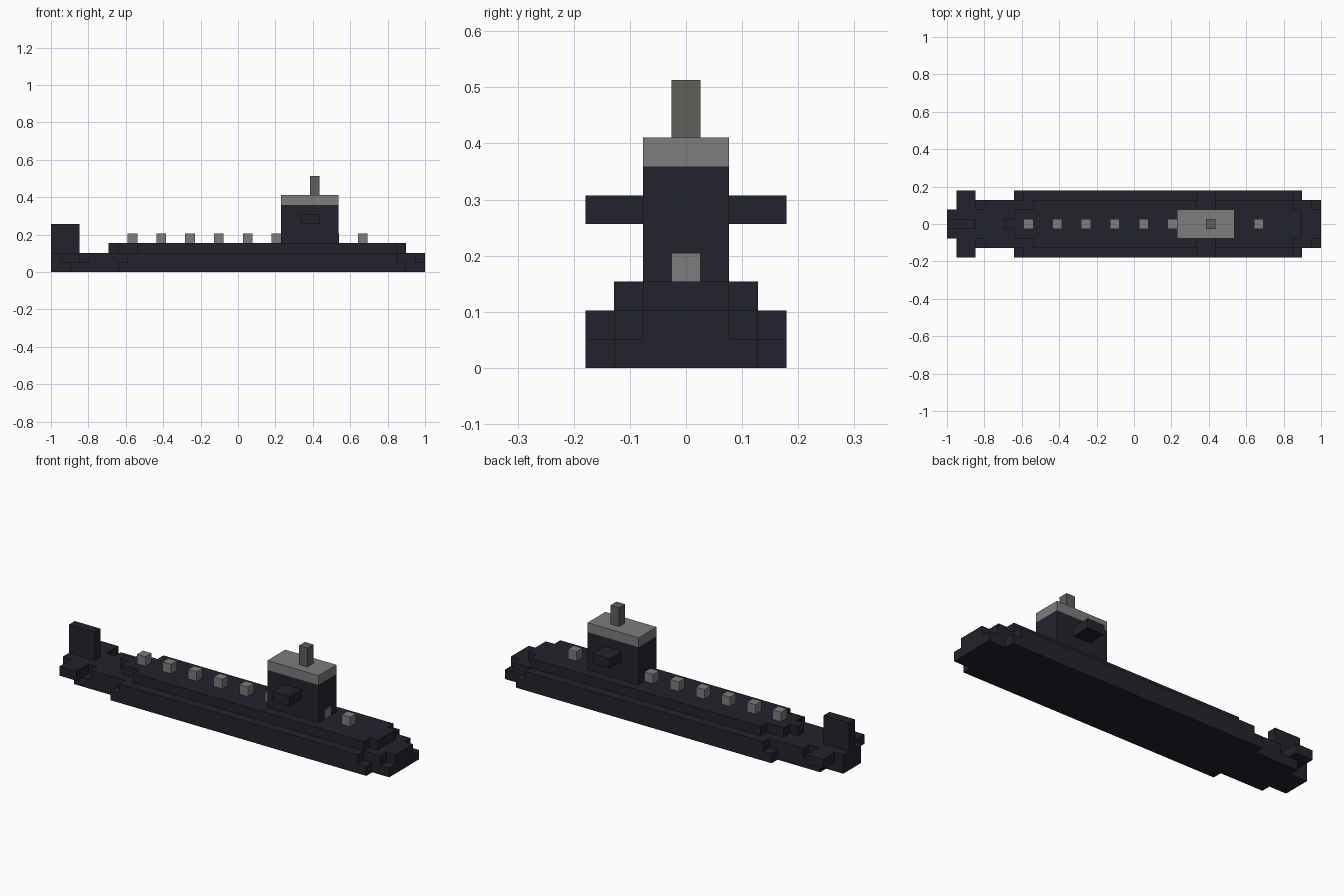
import bpy, bmesh

cube = bpy.data.objects.get("Cube")
if cube:
    bpy.data.objects.remove(cube, do_unlink=True)

U = 2 / 39  # size of one block


def material(name, r, g, b):
    m = bpy.data.materials.new(name)
    m.use_nodes = True
    m.diffuse_color = (r, g, b, 1)
    m.node_tree.nodes["Principled BSDF"].inputs["Base Color"].default_value = (r, g, b, 1)
    return m


DARK = material("dark_navy", 0.0165, 0.0165, 0.027)
GREY = material("mid_grey", 0.205, 0.205, 0.205)
MAST = material("mast_grey", 0.112, 0.118, 0.105)


def stepped_slab(name, steps, end, z0, z1, mat):
    """Extrude a mirrored stepped plan: steps are (start along x, half width), in blocks."""
    side = []
    for k, (start, half) in enumerate(steps):
        stop = steps[k + 1][0] if k + 1 < len(steps) else end
        side += [(start, half), (stop, half)]
    outline = [(x, -y) for x, y in side] + side[::-1]
    bm = bmesh.new()
    face = bm.faces.new([bm.verts.new((x * U - 1, y * U, z0 * U)) for x, y in outline])
    top = bmesh.ops.extrude_face_region(bm, geom=[face])["geom"]
    bmesh.ops.translate(bm, vec=(0, 0, (z1 - z0) * U),
                        verts=[v for v in top if isinstance(v, bmesh.types.BMVert)])
    bmesh.ops.recalc_face_normals(bm, faces=bm.faces)
    mesh = bpy.data.meshes.new(name)
    bm.to_mesh(mesh)
    bm.free()
    mesh.materials.append(mat)
    obj = bpy.data.objects.new(name, mesh)
    bpy.context.collection.objects.link(obj)
    return obj


def block(name, x0, x1, half, z0, z1, mat):
    return stepped_slab(name, [(x0, half)], x1, z0, z1, mat)


# Hull in three layers, the middle one carrying the stern planes
stepped_slab("hull_bottom", [(0, 1.5), (2, 2.5), (7, 3.5), (37, 2.5)], 39, 0, 1, DARK)
stepped_slab("hull_middle", [(0, 1.5), (1, 3.5), (3, 1.5), (4, 2.5), (8, 3.5), (36, 2.5), (38, 1.5)],
             39, 1, 2, DARK)
stepped_slab("hull_deck", [(6, 0.5), (7, 1.5), (9, 2.5), (36, 1.5)], 37, 2, 3, DARK)

# Tail fin
block("tail_fin", 0, 3, 0.5, 2, 5, DARK)

# Tower with side planes, cap and mast
block("tower", 24, 30, 1.5, 3, 7, DARK)
block("tower_planes", 26, 28, 3.5, 5, 6, DARK)
block("tower_cap", 24, 30, 1.5, 7, 8, GREY)
block("mast", 27, 28, 0.5, 8, 10, MAST)

# Row of deck hatches, one just showing at the front foot of the tower
for n, i in enumerate((8, 11, 14, 17, 20, 23, 32)):
    block(f"deck_hatch_{n + 1}", i, i + 1, 0.5, 3, 4, GREY)
block("tower_front_hatch", 29, 30.04, 0.5, 3, 4, GREY)
